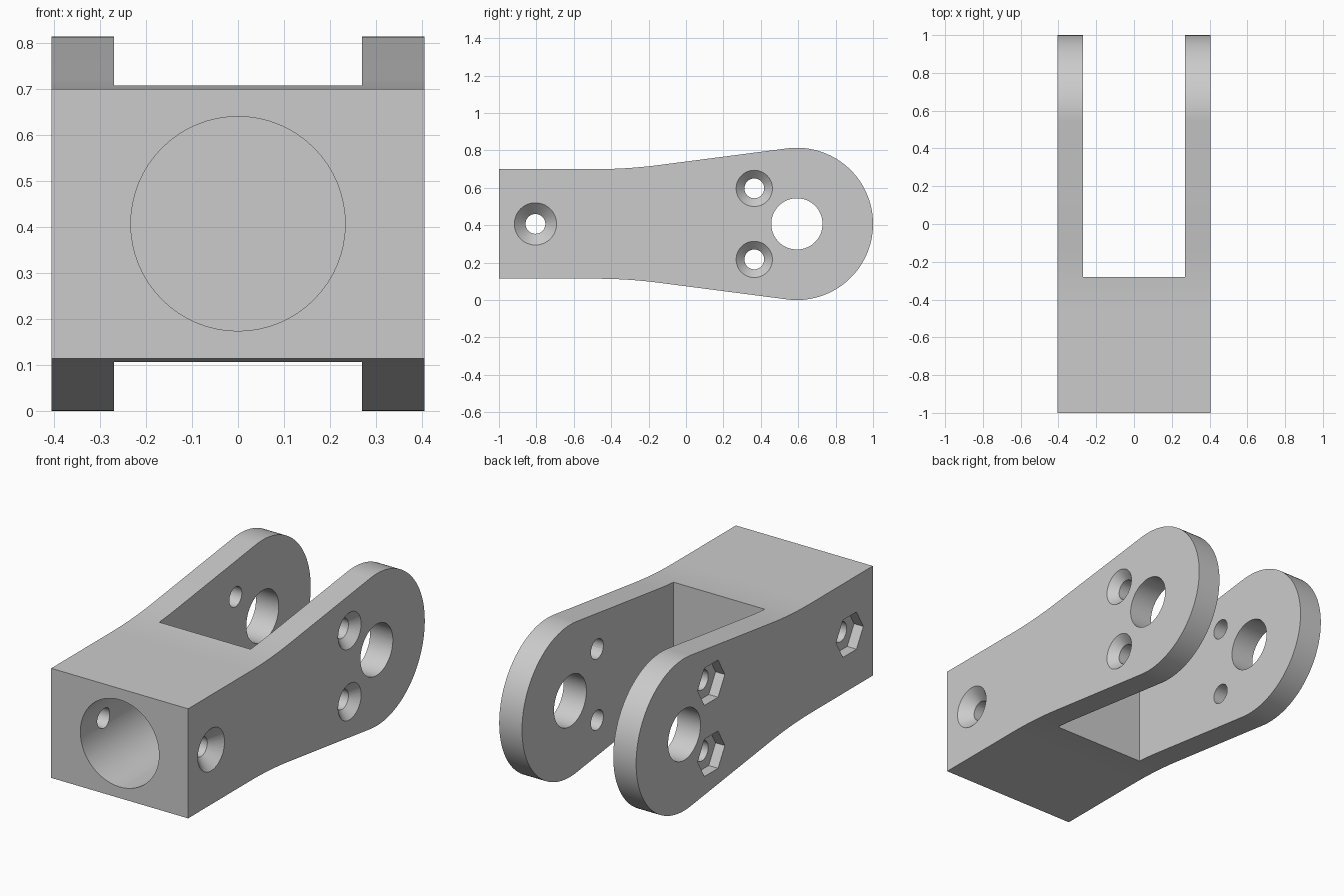
import bpy, bmesh
from math import sin, cos, pi, radians, tan
from mathutils import Matrix

cube = bpy.data.objects.get("Cube")
if cube:
    bpy.data.objects.remove(cube, do_unlink=True)

HALF_W, MID_Z = 0.405, 0.407      # half width, height of the centre line
EYE_Y, EYE_R = 0.593, 0.407       # rounded end of the fork
BODY_H = 0.293                    # half height of the square end
TAPER = radians(7.4)
SEG = 64


def finish(name, bm):
    bmesh.ops.recalc_face_normals(bm, faces=bm.faces)
    mesh = bpy.data.meshes.new(name)
    bm.to_mesh(mesh)
    bm.free()
    obj = bpy.data.objects.new(name, mesh)
    bpy.context.collection.objects.link(obj)
    return obj


def rod(name, axis, centre, r1, r2, length, seg=SEG):
    """Cylinder, cone or prism along axis X or Y."""
    bm = bmesh.new()
    turn = Matrix.Rotation(pi / 2, 4, 'Y' if axis == 'X' else 'X')
    bmesh.ops.create_cone(bm, cap_ends=True, segments=seg, radius1=r1,
                          radius2=r2, depth=length,
                          matrix=Matrix.Translation(centre) @ turn)
    return finish(name, bm)


# Upper half of the side outline: flat, blended bend, taper, round end
tan_y, tan_z = EYE_Y - EYE_R * sin(TAPER), EYE_R * cos(TAPER)
bend_y = tan_y - (tan_z - BODY_H) / tan(TAPER)
blend = 0.17
upper = [(-1, BODY_H)]
for i in range(13):
    t = i / 12
    upper.append((bend_y + blend * (2 * t - 1),
                  BODY_H + tan(TAPER) * blend * t * t))
start = pi / 2 + TAPER
for i in range(40):
    a = start * (1 - i / 40)
    upper.append((EYE_Y + EYE_R * cos(a), EYE_R * sin(a)))
outline = upper + [(EYE_Y + EYE_R, 0)] + [(y, -z) for y, z in reversed(upper)]

# Fork body
bm = bmesh.new()
face = bm.faces.new([bm.verts.new((-HALF_W, y, MID_Z + z)) for y, z in outline])
ext = bmesh.ops.extrude_face_region(bm, geom=[face])
bmesh.ops.translate(bm, vec=(2 * HALF_W, 0, 0),
                    verts=[v for v in ext["geom"] if isinstance(v, bmesh.types.BMVert)])
body = finish("fork_body", bm)

# Slot between the arms
bm = bmesh.new()
bmesh.ops.create_cube(bm, size=1, matrix=Matrix.Translation((0, 0.46, MID_Z))
                      @ Matrix.Diagonal((0.54, 1.48, 2, 1)))
cutters = [finish("slot_cutter", bm)]

# Socket in the front and pivot hole through the arms
cutters.append(rod("socket_cutter", 'Y', (0, -0.81, MID_Z), 0.233, 0.233, 0.8))
cutters.append(rod("pivot_cutter", 'X', (0, EYE_Y, MID_Z), 0.137, 0.137, 1))

# Bolt holes: countersink on one side, hexagonal nut pocket on the other
BOLT_R, EPS, POCKET = 0.053, 0.01, 0.055
for y, z, sink in ((-0.805, 0, 0.113), (0.365, 0.19, 0.097), (0.365, -0.19, 0.097)):
    z += MID_Z
    cutters.append(rod("bolt_cutter", 'X', (0, y, z), BOLT_R, BOLT_R, 1, 32))
    depth = sink - BOLT_R + 2 * EPS
    cutters.append(rod("countersink_cutter", 'X', (HALF_W + EPS - depth / 2, y, z),
                       BOLT_R - EPS, sink + EPS, depth, 48))
    cutters.append(rod("nut_cutter", 'X', (-HALF_W, y, z), 0.115, 0.115, 2 * POCKET, 6))

bpy.context.view_layer.objects.active = body
for cutter in cutters:
    cutter.hide_render = True
    mod = body.modifiers.new("cut", 'BOOLEAN')
    mod.operation, mod.solver, mod.object = 'DIFFERENCE', 'EXACT', cutter
    bpy.ops.object.modifier_apply(modifier=mod.name)
    bpy.data.objects.remove(cutter, do_unlink=True)

# Single plain grey
grey = bpy.data.materials.new("light_grey")
grey.use_nodes = True
colour = (0.6, 0.6, 0.6, 1)
grey.diffuse_color = colour
grey.node_tree.nodes["Principled BSDF"].inputs["Base Color"].default_value = colour
body.data.materials.clear()
body.data.materials.append(grey)

bpy.ops.object.select_all(action='DESELECT')
body.select_set(True)
bpy.ops.object.shade_smooth_by_angle(angle=radians(25))
